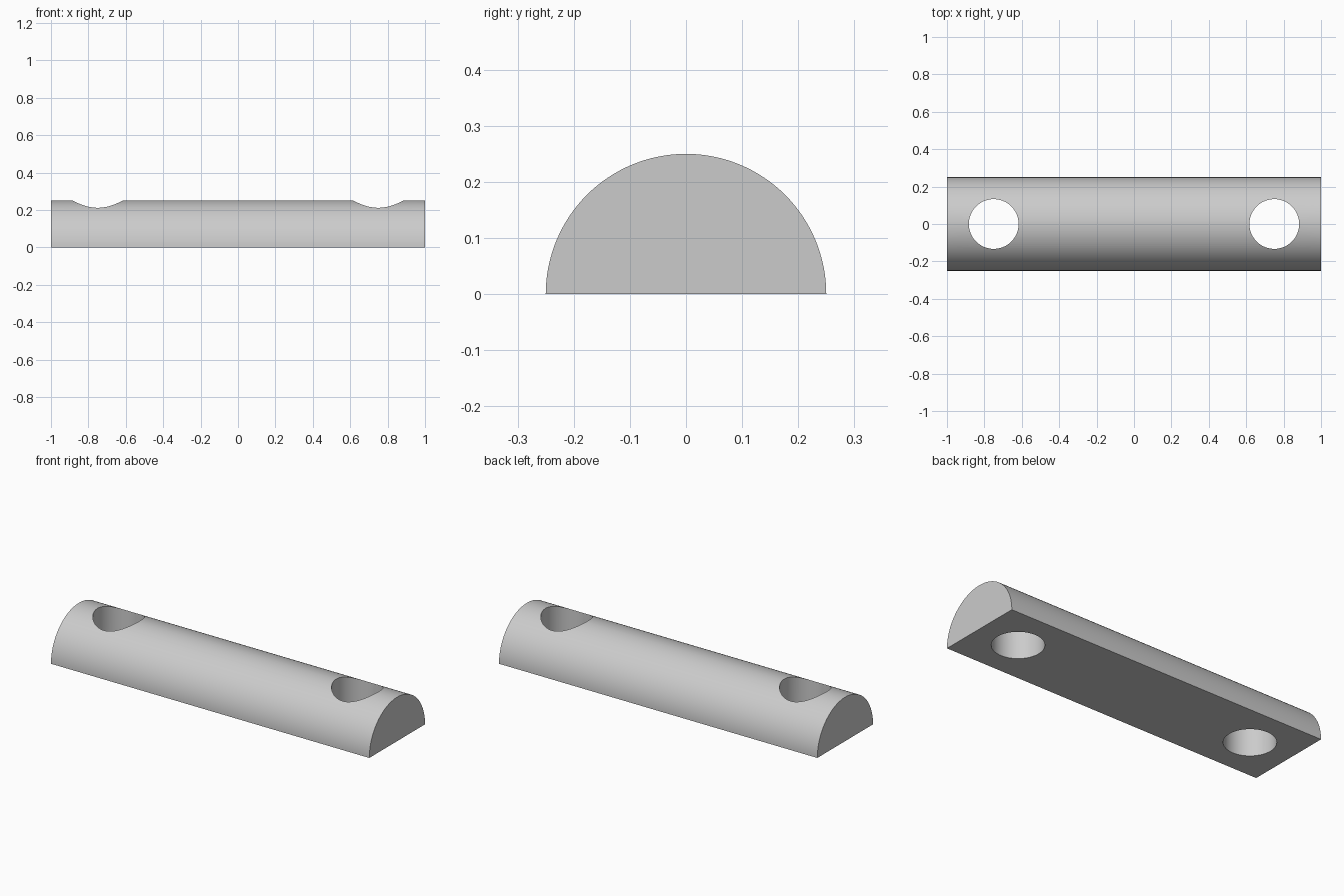
import bpy
import math

default = bpy.data.objects.get("Cube")
if default:
    bpy.data.objects.remove(default, do_unlink=True)

LENGTH, RADIUS = 2.0, 0.25
HOLE_X, HOLE_RADIUS = 0.75, 0.133
ARC_STEPS = 64

grey = bpy.data.materials.new("light_grey")
grey.use_nodes = True
colour = (0.6, 0.6, 0.6, 1)
grey.diffuse_color = colour
grey.node_tree.nodes["Principled BSDF"].inputs["Base Color"].default_value = colour

# Half-round bar: a semicircle profile extruded along x
arc = [(RADIUS * math.cos(math.pi * i / ARC_STEPS),
        RADIUS * math.sin(math.pi * i / ARC_STEPS)) for i in range(ARC_STEPS + 1)]
n = len(arc)
verts = [(x, y, z) for x in (-LENGTH / 2, LENGTH / 2) for y, z in arc]
faces = [(i, (i + 1) % n, n + (i + 1) % n, n + i) for i in range(n)]
faces += [tuple(reversed(range(n))), tuple(range(n, 2 * n))]
mesh = bpy.data.meshes.new("half_round_bar")
mesh.from_pydata(verts, [], faces)
mesh.materials.append(grey)
bar = bpy.data.objects.new("half_round_bar", mesh)
bpy.context.collection.objects.link(bar)

bpy.ops.object.select_all(action='DESELECT')
bar.select_set(True)
bpy.context.view_layer.objects.active = bar
bpy.ops.object.mode_set(mode='EDIT')
bpy.ops.mesh.select_all(action='SELECT')
bpy.ops.mesh.normals_make_consistent(inside=False)
bpy.ops.object.mode_set(mode='OBJECT')

# Round through-holes near both ends
for side in (-1, 1):
    bpy.ops.mesh.primitive_cylinder_add(vertices=64, radius=HOLE_RADIUS, depth=1,
                                        location=(side * HOLE_X, 0, 0.1))
    cutter = bpy.context.object
    cutter.name = "hole_cutter"
    cutter.data.materials.append(grey)
    cut = bar.modifiers.new("hole", 'BOOLEAN')
    cut.operation = 'DIFFERENCE'
    cut.solver = 'EXACT'
    cut.object = cutter
    bpy.context.view_layer.objects.active = bar
    bpy.ops.object.modifier_apply(modifier=cut.name)
    bpy.data.objects.remove(cutter, do_unlink=True)

# Smooth curved walls, crisp rims and ends
bpy.ops.object.select_all(action='DESELECT')
bar.select_set(True)
bpy.context.view_layer.objects.active = bar
bpy.ops.object.shade_smooth_by_angle(angle=math.radians(30))
